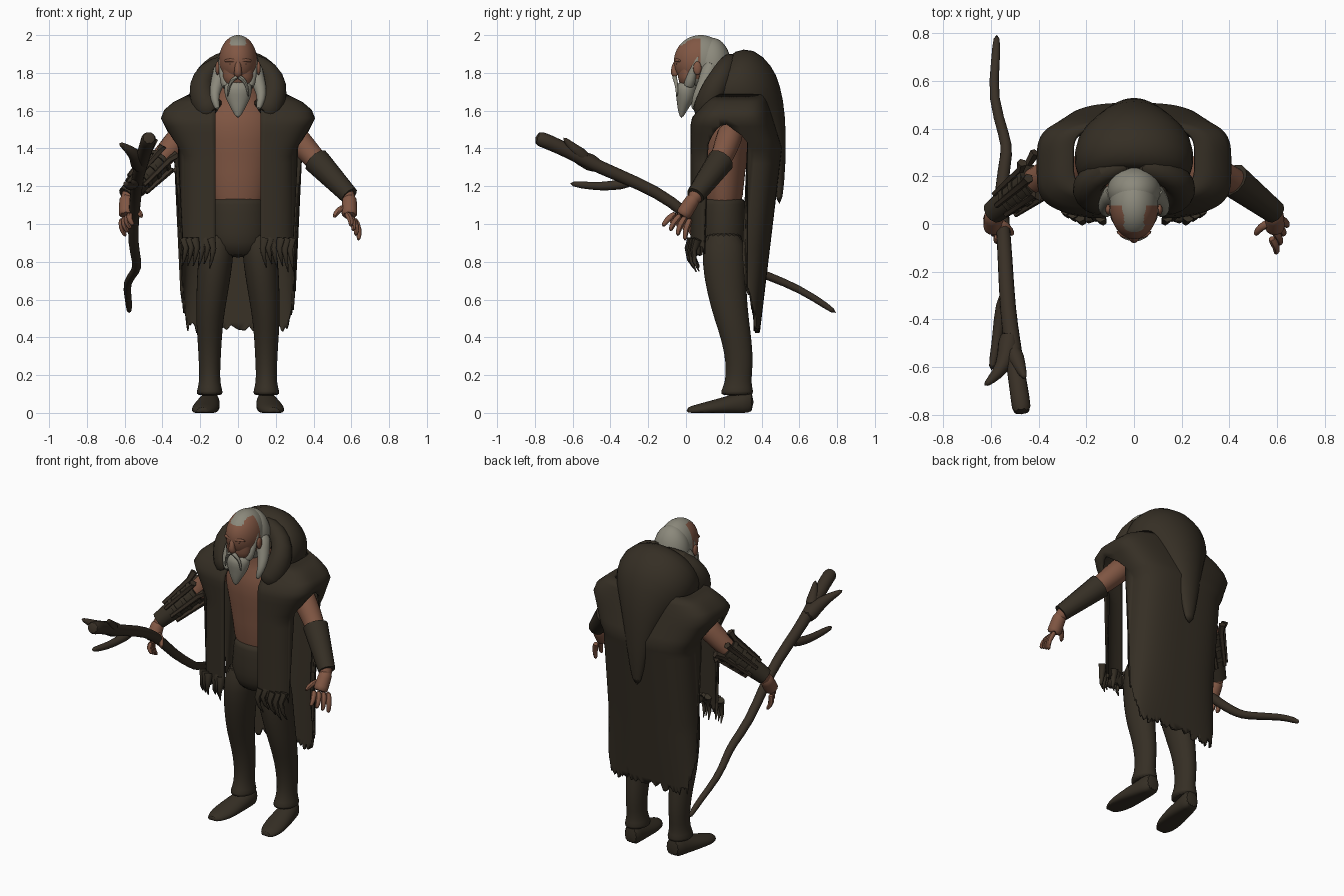
import bpy
import bmesh
import math
import random
from mathutils import Vector

random.seed(4)
if "Cube" in bpy.data.objects:
    bpy.data.objects.remove(bpy.data.objects["Cube"], do_unlink=True)


def material(name, red, green, blue):
    mat = bpy.data.materials.new(name)
    mat.use_nodes = True
    mat.diffuse_color = (red, green, blue, 1)
    shader = mat.node_tree.nodes["Principled BSDF"]
    shader.inputs["Base Color"].default_value = mat.diffuse_color
    shader.inputs["Roughness"].default_value = .8
    return mat


CLOTH = material("dark_cloth", .036, .028, .018)
WOOD = material("dark_wood", .04, .029, .019)
SKIN = material("skin", .22, .095, .057)
HAIR = material("grey_hair", .26, .25, .2)
DARK = material("eye_dark", .03, .02, .015)


def finish(name, bm, *materials):
    bmesh.ops.recalc_face_normals(bm, faces=bm.faces)
    mesh = bpy.data.meshes.new(name)
    bm.to_mesh(mesh)
    bm.free()
    for mat in materials:
        mesh.materials.append(mat)
    obj = bpy.data.objects.new(name, mesh)
    bpy.context.collection.objects.link(obj)
    bpy.ops.object.select_all(action='DESELECT')
    obj.select_set(True)
    bpy.context.view_layer.objects.active = obj
    bpy.ops.object.shade_smooth_by_angle(angle=math.radians(60))
    return obj


def loft(name, rings, mat, sides=14, soft=True):
    """Skin elliptical rings, each given as centre, half width vector, half depth vector."""
    bm = bmesh.new()
    loops = []
    for centre, across, along in rings:
        angles = [math.tau * i / sides for i in range(sides)]
        points = [centre + across * math.cos(a) + along * math.sin(a) for a in angles]
        loops.append([bm.verts.new((p.x, p.y, max(p.z, 0))) for p in points])
    for lower, upper in zip(loops, loops[1:]):
        for i in range(sides):
            bm.faces.new((lower[i - 1], lower[i], upper[i], upper[i - 1]))
    bm.faces.new(loops[0])
    bm.faces.new(loops[-1])
    obj = finish(name, bm, mat)
    if soft:
        modifier = obj.modifiers.new("soft", 'SUBSURF')
        modifier.levels = modifier.render_levels = 1


def column(name, rows, aspect, mat, centre_x=lambda z: 0):
    """Upright body part from rows of height, depth position and half depth."""
    loft(name, [(Vector((centre_x(z), y, z)), Vector((half * aspect, 0, 0)), Vector((0, half, 0)))
                for z, y, half in rows], mat, sides=18)


def tube(name, points, start, end, mat, side=1, sides=8, soft=True):
    """Round limb along a path, tapering evenly from the start to the end radius."""
    path = [Vector((side * x, y, z)) for x, y, z in points]
    last = len(path) - 1
    rings = []
    for i, centre in enumerate(path):
        way = path[min(i + 1, last)] - path[max(i - 1, 0)]
        across = way.cross(Vector((.9, .1, .4))).normalized()
        radius = start + (end - start) * i / last
        rings.append((centre, across * radius, way.normalized().cross(across) * radius))
    loft(name, rings, mat, sides, soft)


def ball(name, centre, size, *materials, rule=lambda p: False, segments=24):
    bm = bmesh.new()
    bmesh.ops.create_uvsphere(bm, u_segments=segments, v_segments=segments, radius=1)
    for vert in bm.verts:
        vert.co = Vector(c * k + o for c, k, o in zip(vert.co, size, centre))
    for face in bm.faces:
        face.material_index = int(rule(face.calc_center_median()))
    finish(name, bm, *materials)


# Cape: outline and hem follow rules of height and of depth from front to back
def cape_point(angle, z):
    if z > 1.56:
        width = .4 - 10 * (z - 1.56) ** 2
    else:
        width = .3 + max(0, z - 1.36) / 2
    front = .03 + .8 * max(0, z - 1.55) + .5 * max(0, .85 - z)
    back = .5 - .3 * max(0, z - 1.4) - .12 * max(0, 1.4 - z)
    depth = cape_depth(angle)
    bulge = abs(math.sin(angle))
    if depth < .5:
        x = .12 + (math.sqrt(bulge) - .4) * (width - .12) / .6
    else:
        x = width * bulge ** .7
    return math.copysign(x, math.sin(angle)), front + (back - front) * depth


def cape_depth(angle):
    c = math.cos(angle)
    return (1 - math.copysign(math.sqrt(abs(c)), c)) / 2


def cape_hem(depth):
    ragged = random.uniform(-.03, .03)
    if depth < .18:
        return .86 + ragged
    if depth < .67:
        return 1.53 - 2 * (depth - .42) ** 2
    return .45 + 1.1 * max(0, .88 - depth) + ragged


def build_cape(columns=120, rows=34, top=1.68, opening=.16):
    bm = bmesh.new()
    grid = []
    for i in range(columns + 1):
        angle = opening + (math.tau - 2 * opening) * i / columns
        hem = cape_hem(cape_depth(angle))
        heights = [max(top - .04 * k, hem) for k in range(rows)]
        grid.append([bm.verts.new((*cape_point(angle, z), z)) for z in heights])
    for a, b in zip(grid, grid[1:]):
        for k in range(rows - 1):
            bm.faces.new((a[k], a[k + 1], b[k + 1], b[k]))
    bmesh.ops.remove_doubles(bm, verts=bm.verts, dist=.0005)
    cape = finish("cape", bm, CLOTH)
    modifier = cape.modifiers.new("thickness", 'SOLIDIFY')
    modifier.thickness = .016
    modifier.offset = 0


build_cape()

# Hood lying on the shoulders, its long point hanging down the back
hood_rings = []
for low_y, low_z, high_y, high_z, width in (
        (.19, 1.64, .27, 1.8, .12), (.12, 1.6, .22, 1.87, .17), (.1, 1.57, .25, 1.92, .22),
        (.13, 1.53, .36, 1.94, .26), (.24, 1.5, .46, 1.84, .25), (.33, 1.45, .5, 1.74, .18),
        (.42, 1.4, .53, 1.58, .11), (.46, 1.26, .53, 1.32, .06), (.48, 1.1, .51, 1.1, .025)):
    low, high = Vector((0, low_y, low_z)), Vector((0, high_y, high_z))
    hood_rings.append(((low + high) / 2, Vector((width, 0, 0)), (high - low) / 2))
loft("hood", hood_rings, CLOTH, sides=18)

# Torso and trousers
column("torso", [(1, .2, .1), (1.3, .2, .11), (1.45, .21, .145), (1.58, .215, .145),
                 (1.66, .2, .08), (1.8, .14, .06)], 1.5, SKIN)
column("trouser_waist", [(1.14, .2, .11), (1.12, .2, .115), (1, .2, .125), (.9, .2, .125),
                         (.82, .2, .09)], 1.3, CLOTH)
LEG_ROWS = [(.98, .2, .11), (.8, .2, .12), (.64, .215, .106), (.5, .24, .093), (.38, .27, .08),
            (.25, .285, .072), (.16, .275, .068), (.11, .27, .09), (.09, .27, .085)]

shoulder = Vector((.25, .25, 1.52))
elbow = Vector((.415, .185, 1.335))
wrist = Vector((.59, .05, 1.15))
forearm = (wrist - elbow).normalized()

for side, word in ((1, "left"), (-1, "right")):
    column(f"{word}_trouser_leg", LEG_ROWS, .8, CLOTH, lambda z: side * (.15 - .1 * max(0, z - .5)))

    # Thick rolled edge of the hood around the face
    tube(f"{word}_hood_edge", [(.12, .11, 1.58), (.17, .12, 1.62), (.195, .14, 1.7), (.19, .18, 1.77),
                               (.13, .22, 1.84), (0, .25, 1.87)], .09, .05, CLOTH, side, sides=10)

    # Boots with flat soles, toes turned out
    boot_rings = []
    for i in range(7):
        t = i / 6
        top = .03 + .1 * t
        width = .03 + .02 * t + .035 * math.sin(math.pi * t ** .6)
        centre = Vector((side * (.19 - .045 * t), .36 * t, top / 2 - .01))
        boot_rings.append((centre, Vector((width, 0, 0)), Vector((0, 0, top / 2 + .01))))
    loft(f"{word}_boot", boot_rings, CLOTH)

    # Ragged tassels below each front panel
    for i in range(6):
        root = Vector((.14 + .029 * i, .03 + .015 * (i % 3), .92))
        drop = random.uniform(.13, .18)
        path = [root, root + Vector((-.01, -.02, -drop / 3)), root + Vector((0, -.015, -drop * .7)),
                root + Vector((.01, .01, -drop))]
        tube(f"{word}_tassel", path, .024, .003, CLOTH, side, sides=6, soft=False)

    # Arms and forearm guards
    tube(f"{word}_arm", [shoulder, shoulder.lerp(elbow, .5), elbow, elbow.lerp(wrist, .5), wrist,
                         wrist - Vector((0, .02, .04))], .08, .034, SKIN, side, sides=10)
    tube(f"{word}_forearm_guard", [elbow, wrist], .073, .05, CLOTH, side, sides=12, soft=False)

    # Hands: the left hangs open, the right closes on the staff
    knuckles = wrist + Vector((0, -.07, -.11))
    tube(f"{word}_palm", [wrist, wrist.lerp(knuckles, .35), wrist.lerp(knuckles, .8), knuckles],
         .042, .048, SKIN, side)
    for i in range(4):
        base = knuckles + Vector((.014 * i - .02, .026 * i - .03, .02 - .008 * i))
        reach = Vector((.025, .014 * i - .075, -.075 - .018 * i))
        if side < 0:
            reach = Vector((-.02, .01 * i - .02, -.07 - .012 * i))
        middle = base + reach / 2 + Vector((.02, -.015, 0))
        tube(f"{word}_finger", [base, middle, base + reach], .023, .014, SKIN, side, sides=6)
    thumb = wrist + Vector((-.01, -.04, -.06))
    tube(f"{word}_thumb", [thumb, thumb + Vector((-.05, -.02, -.01)), thumb + Vector((-.075, -.06, -.06))],
         .028, .014, SKIN, side, sides=6)

# Straps and rough splints on the right forearm guard
across = forearm.cross(Vector((0, 0, 1))).normalized()
for i in range(3):
    middle = elbow.lerp(wrist, .05 + .25 * i)
    radius = .082 - .006 * i
    tube("guard_strap", [middle - forearm * .012, middle + forearm * .012], radius, radius, CLOTH, -1, soft=False)
for i in range(7):
    angle = math.tau * i / 7
    outward = across * math.cos(angle) + forearm.cross(across) * math.sin(angle)
    tip = elbow - forearm * random.uniform(.01, .06) + outward * .1
    tube("guard_splint", [tip, elbow + outward * .08, elbow.lerp(wrist, .7) + outward * .065],
         .022, .012, WOOD, -1, sides=5, soft=False)

# Gnarled staff with a forked head and a side branch
tube("staff", [(-.575, .8, .525), (-.58, .68, .61), (-.595, .53, .69), (-.54, .36, .75), (-.53, .3, .79),
               (-.56, .16, .9), (-.55, 0, 1.06), (-.54, -.15, 1.17), (-.53, -.36, 1.26), (-.51, -.5, 1.32),
               (-.495, -.62, 1.385), (-.475, -.74, 1.44), (-.47, -.8, 1.46)], .018, .046, WOOD)
tube("staff_fork", [(-.52, -.45, 1.3), (-.53, -.56, 1.35), (-.57, -.63, 1.39), (-.63, -.68, 1.43)],
     .06, .012, WOOD)
tube("staff_spur", [(-.51, -.52, 1.34), (-.48, -.6, 1.4), (-.455, -.65, 1.46)], .05, .01, WOOD)
tube("staff_branch", [(-.54, -.28, 1.22), (-.565, -.4, 1.2), (-.575, -.5, 1.2), (-.6, -.62, 1.215)],
     .032, .018, WOOD)


# Head: hair covers the back, a strip along the top and the jaw
def is_hair(p):
    forelock = abs(p.x) < .042 and p.z > 1.943
    jaw = p.z < 1.765 and p.y > .02
    return p.y > .075 or p.z > 1.982 or forelock or jaw


ball("head", (0, .078, 1.86), (.102, .142, .14), SKIN, HAIR, rule=is_hair, segments=48)
ball("hair_back", (0, .14, 1.83), (.112, .1, .155), HAIR)
column("face", [(1.9, .01, .045), (1.855, .005, .058), (1.83, .01, .052), (1.78, .01, .057),
                (1.72, .015, .045)], 1.5, SKIN)
column("beard", [(1.76, .01, .055), (1.71, 0, .06), (1.66, 0, .05), (1.62, -.015, .032),
                 (1.56, -.025, .008)], 1.3, HAIR)
tube("nose", [(0, -.042, 1.875), (0, -.062, 1.83), (0, -.064, 1.8), (0, -.045, 1.785)], .015, .027, SKIN)
for side, word in ((1, "left"), (-1, "right")):
    tube(f"{word}_brow", [(.005, -.054, 1.862), (.04, -.054, 1.87), (.075, -.028, 1.862)], .013, .008, SKIN, side)
    ball(f"{word}_eye", (side * .034, -.046, 1.847), (.013, .007, .005), DARK, segments=12)
    tube(f"{word}_moustache", [(0, -.06, 1.78), (.025, -.06, 1.77), (.05, -.048, 1.735), (.055, -.048, 1.67)],
         .018, .006, HAIR, side, sides=6)
    tube(f"{word}_sideburn", [(.09, .07, 1.9), (.083, .045, 1.83), (.07, .025, 1.77), (.055, .01, 1.72)],
         .016, .036, HAIR, side)
    ball(f"{word}_ear", (side * .108, .06, 1.825), (.012, .022, .036), SKIN, segments=12)
    tube(f"{word}_hair_lock", [(.075, .14, 1.86), (.1, .11, 1.77), (.122, .08, 1.71), (.125, .05, 1.66),
                               (.105, .04, 1.6)], .055, .014, HAIR, side)
